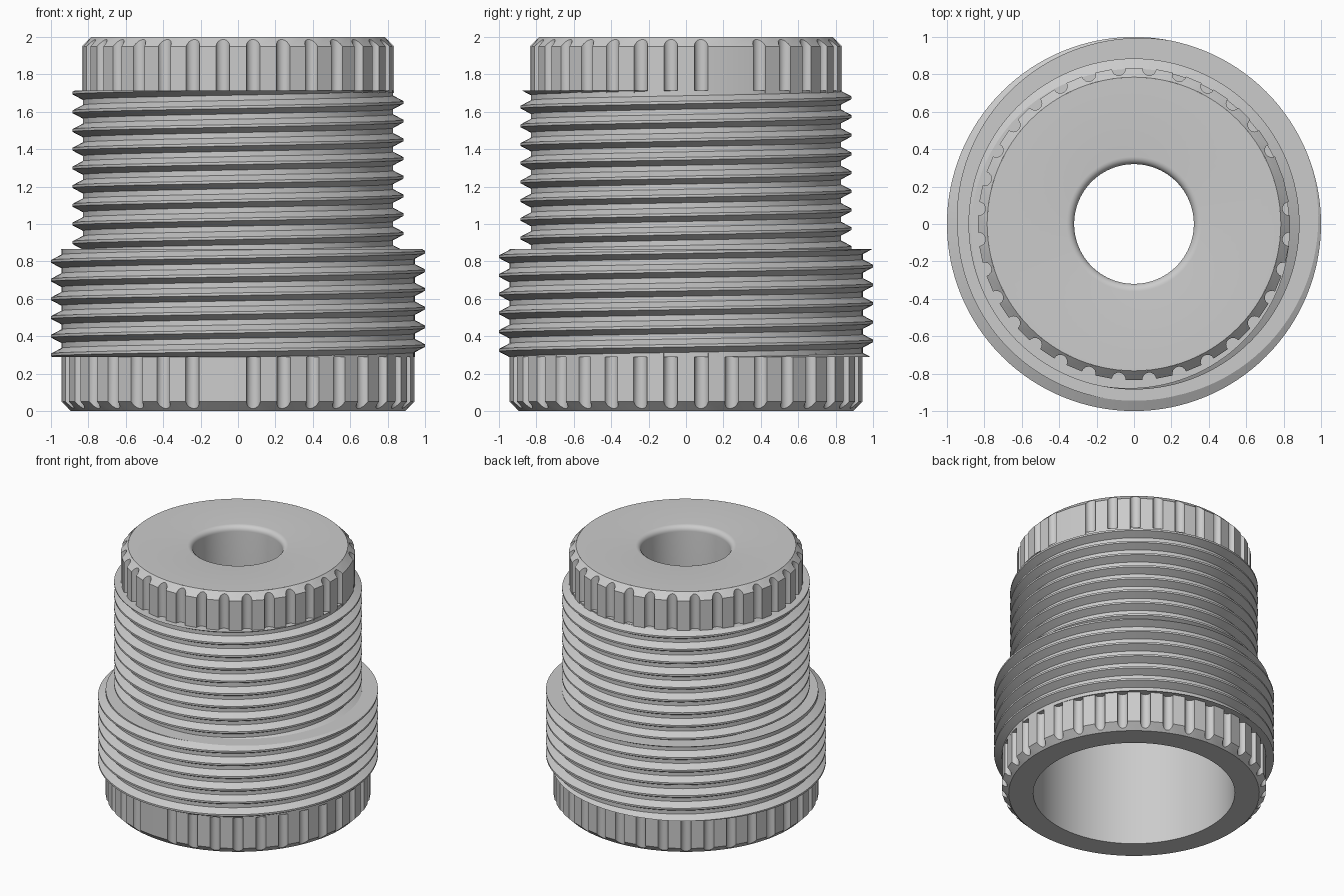
import bpy, bmesh, math
from math import cos, sin, pi, tau, radians

if "Cube" in bpy.data.objects:
    bpy.data.objects.remove(bpy.data.objects["Cube"], do_unlink=True)

grey = bpy.data.materials.new("light_grey")
grey.use_nodes = True
colour = (0.6, 0.6, 0.6, 1)
grey.diffuse_color = colour
grey.node_tree.nodes["Principled BSDF"].inputs["Base Color"].default_value = colour


def finish(bm, name, angle=30):
    bmesh.ops.remove_doubles(bm, verts=bm.verts, dist=1e-5)
    mesh = bpy.data.meshes.new(name)
    bm.to_mesh(mesh)
    bm.free()
    mesh.materials.append(grey)
    obj = bpy.data.objects.new(name, mesh)
    bpy.context.collection.objects.link(obj)
    bpy.ops.object.select_all(action="DESELECT")
    obj.select_set(True)
    bpy.context.view_layer.objects.active = obj
    bpy.ops.object.shade_smooth_by_angle(angle=radians(angle))
    return obj


def skin(bm, columns):
    """Bridge neighbouring columns of points with quads."""
    cols = [[bm.verts.new(p) for p in col] for col in columns]
    for a, b in zip(cols, cols[1:]):
        for j in range(len(a) - 1):
            bm.faces.new((a[j], b[j], b[j + 1], a[j + 1]))


def lathe(name, profile, n=96):
    bm = bmesh.new()
    skin(bm, [[(r * cos(tau * i / n), r * sin(tau * i / n), z) for r, z in profile]
              for i in range(n + 1)])
    return finish(bm, name)


def thread(name, root, crest, z0, z1, inner, pitch=0.1, phase=0.05, n=128):
    """Helical ridge trimmed flat at both ends, with rims closed inward."""
    section = [(-0.036, root), (-0.007, crest), (0.007, crest), (0.036, root)]
    first, last = int(z0 / pitch) - 2, int(z1 / pitch) + 2
    bm = bmesh.new()
    columns = []
    for i in range(n + 1):
        t = tau * i / n
        columns.append([(r * cos(t), r * sin(t), phase + pitch * (k + i / n) + dz)
                        for k in range(first, last) for dz, r in section])
    skin(bm, columns)
    bmesh.ops.remove_doubles(bm, verts=bm.verts, dist=1e-5)
    for z, side in ((z0, -1), (z1, 1)):
        bmesh.ops.bisect_plane(bm, geom=bm.verts[:] + bm.edges[:] + bm.faces[:],
                               plane_co=(0, 0, z), plane_no=(0, 0, side), clear_outer=True)
        rim = [e for e in bm.edges if e.is_boundary
               and all(abs(v.co.z - z) < 1e-4 for v in e.verts)]
        new = bmesh.ops.extrude_edge_only(bm, edges=rim)["geom"]
        for v in new:
            if isinstance(v, bmesh.types.BMVert):
                f = inner / math.hypot(v.co.x, v.co.y)
                v.co.x *= f
                v.co.y *= f
    bmesh.ops.recalc_face_normals(bm, faces=bm.faces)
    return finish(bm, name, 25)


def collar(name, radius, z_seat, z_end, count, skipped, chamfer=0.05, groove=0.037):
    """Faceted ring with round grooves running out through its chamfer."""
    up = 1 if z_end > z_seat else -1
    outline = []
    for k in range(count):
        a = tau * (k + 0.5) / count
        if k == skipped:
            outline.append((radius, a))
            continue
        for s in range(9):
            b = pi * s / 8
            x = radius - groove * sin(b)
            y = -groove * cos(b)
            outline.append((math.hypot(x, y), a + math.atan2(y, x)))
    outline.append(outline[0])
    columns = []
    for r, a in outline:
        z = z_end - up * max(0, chamfer - (radius - r))
        if r >= radius:
            z = z_end - up * chamfer
        columns.append([(q * cos(a), q * sin(a), h) for q, h in
                        ((r, z_seat), (r, z), (radius - chamfer, z_end))])
    bm = bmesh.new()
    skin(bm, columns)
    bmesh.ops.remove_doubles(bm, verts=bm.verts, dist=1e-5)
    bmesh.ops.recalc_face_normals(bm, faces=bm.faces)
    return finish(bm, name, 26)


# Wide bore below, narrow rounded hole above, and both flat end faces
rounded_lip = [(0.36 - 0.04 * cos(pi / 2 * i / 6), 1.96 + 0.04 * sin(pi / 2 * i / 6))
               for i in range(7)]
core = lathe("bored_core", [(0.785, 2.0)] + rounded_lip[::-1]
             + [(0.32, 1.3), (0.72, 1.3), (0.72, 0), (0.895, 0)])

# Two threaded sections
thread("upper_thread", 0.83, 0.885, 0.86, 1.715, 0.76)
thread("lower_thread", 0.945, 1.0, 0.29, 0.865, 0.8)

# Grooved collars, each with one groove left out
collar("top_collar", 0.835, 1.7, 2.0, 32, 1)
collar("bottom_collar", 0.945, 0.31, 0.0, 36, 26)
